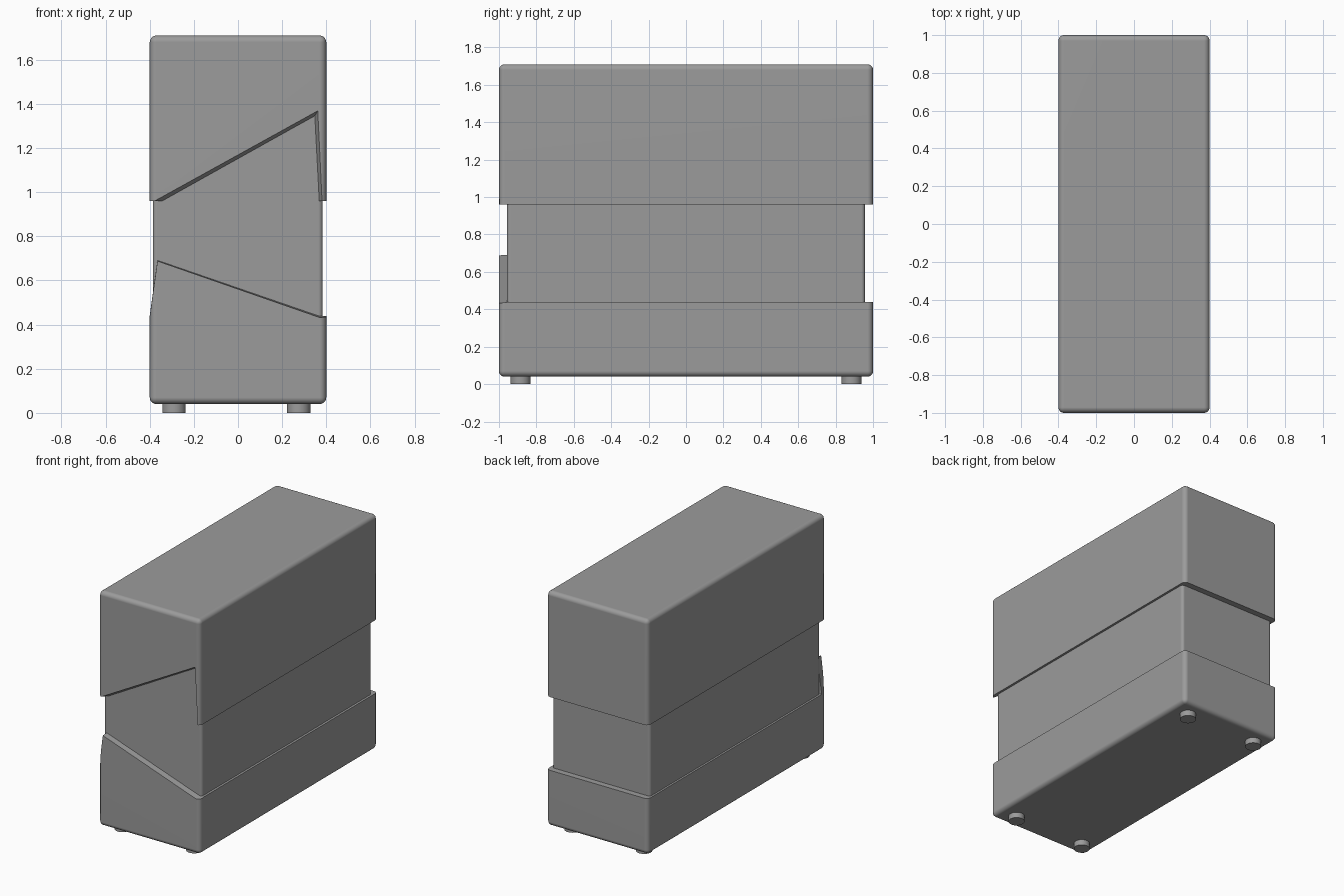
import bpy, bmesh

if "Cube" in bpy.data.objects:
    bpy.data.objects.remove(bpy.data.objects["Cube"])

grey = bpy.data.materials.new("dark_grey")
grey.diffuse_color = (0.33, 0.33, 0.33, 1)
grey.use_nodes = True
grey.node_tree.nodes["Principled BSDF"].inputs["Base Color"].default_value = grey.diffuse_color


def finish(name, bm):
    bmesh.ops.recalc_face_normals(bm, faces=bm.faces[:])
    me = bpy.data.meshes.new(name)
    bm.to_mesh(me)
    bm.free()
    ob = bpy.data.objects.new(name, me)
    bpy.context.collection.objects.link(ob)
    return ob


def box(name, lo, hi, radius=0.0, flat_z=None):
    """Box between two corners; edges lying wholly at flat_z stay sharp."""
    bm = bmesh.new()
    bmesh.ops.create_cube(bm, size=1)
    for v in bm.verts:
        v.co = [(a + b) / 2 + c * (b - a) for a, b, c in zip(lo, hi, v.co)]
    if radius:
        edges = [e for e in bm.edges if flat_z is None or
                 any(abs(v.co.z - flat_z) > 1e-4 for v in e.verts)]
        bmesh.ops.bevel(bm, geom=edges, offset=radius, segments=5,
                        profile=0.5, affect='EDGES')
    return finish(name, bm)


def loft(name, outer, y0, inner, y1):
    """Solid between two xz profiles with the same point count."""
    bm = bmesh.new()
    a = [bm.verts.new((x, y0, z)) for x, z in outer]
    b = [bm.verts.new((x, y1, z)) for x, z in inner]
    bm.faces.new(a)
    bm.faces.new(b)
    for i in range(len(a)):
        j = (i + 1) % len(a)
        bm.faces.new((a[i], a[j], b[j], b[i]))
    return finish(name, bm)


def activate(ob):
    bpy.ops.object.select_all(action='DESELECT')
    ob.select_set(True)
    bpy.context.view_layer.objects.active = ob


def cut(ob, cutter):
    cutter.hide_render = True
    m = ob.modifiers.new("cut", 'BOOLEAN')
    m.operation, m.solver, m.object = 'DIFFERENCE', 'EXACT', cutter
    activate(ob)
    bpy.ops.object.modifier_apply(modifier=m.name)
    bpy.data.objects.remove(cutter)


def dress(ob):
    """Grey material, smooth rounds, flat-looking large faces."""
    ob.data.materials.clear()
    ob.data.materials.append(grey)
    activate(ob)
    bpy.ops.object.shade_smooth_by_angle(angle=0.6)
    m = ob.modifiers.new("flat_faces", 'WEIGHTED_NORMAL')
    m.keep_sharp = True


# Recessed core between the two shells
core = box("core", (-0.386, -0.957, 0.2), (0.384, 0.957, 1.5), 0.02)
dress(core)

# Upper shell with slanted, chamfered front notch
upper = box("upper_shell", (-0.4, -1, 0.96), (0.4, 1, 1.71), 0.03, 0.96)
cut(upper, loft("notch_cutter",
                [(-0.38, 0.9), (-0.38, 0.96), (0.362, 1.37), (0.382, 0.96), (0.385, 0.9)], -1.002,
                [(-0.36, 0.9), (-0.36, 0.948), (0.346, 1.342), (0.366, 0.96), (0.369, 0.9)], -0.95))
dress(upper)

# Lower shell: flat ledge on three sides, rising peak on the front
lower = box("lower_shell", (-0.4, -1, 0.04), (0.4, 1, 0.8), 0.03, 0.8)
cut(lower, box("ledge_cutter", (-0.5, -0.956, 0.438), (0.5, 1.1, 0.9)))
cut(lower, loft("peak_cutter",
                [(-0.5, 0.9), (-0.5, 0.436), (-0.4, 0.436), (-0.365, 0.688),
                 (0.37, 0.432), (0.5, 0.432), (0.5, 0.9)], -1.002,
                [(-0.5, 0.9), (-0.5, 0.442), (-0.4, 0.442), (-0.365, 0.692),
                 (0.37, 0.439), (0.5, 0.439), (0.5, 0.9)], -0.95))
dress(lower)

# Four round feet
for x in (-0.29, 0.275):
    for y in (-0.885, 0.885):
        bpy.ops.mesh.primitive_cylinder_add(vertices=32, radius=0.053, depth=0.06,
                                            location=(x, y, 0.03))
        foot = bpy.context.object
        foot.name = "foot"
        dress(foot)
